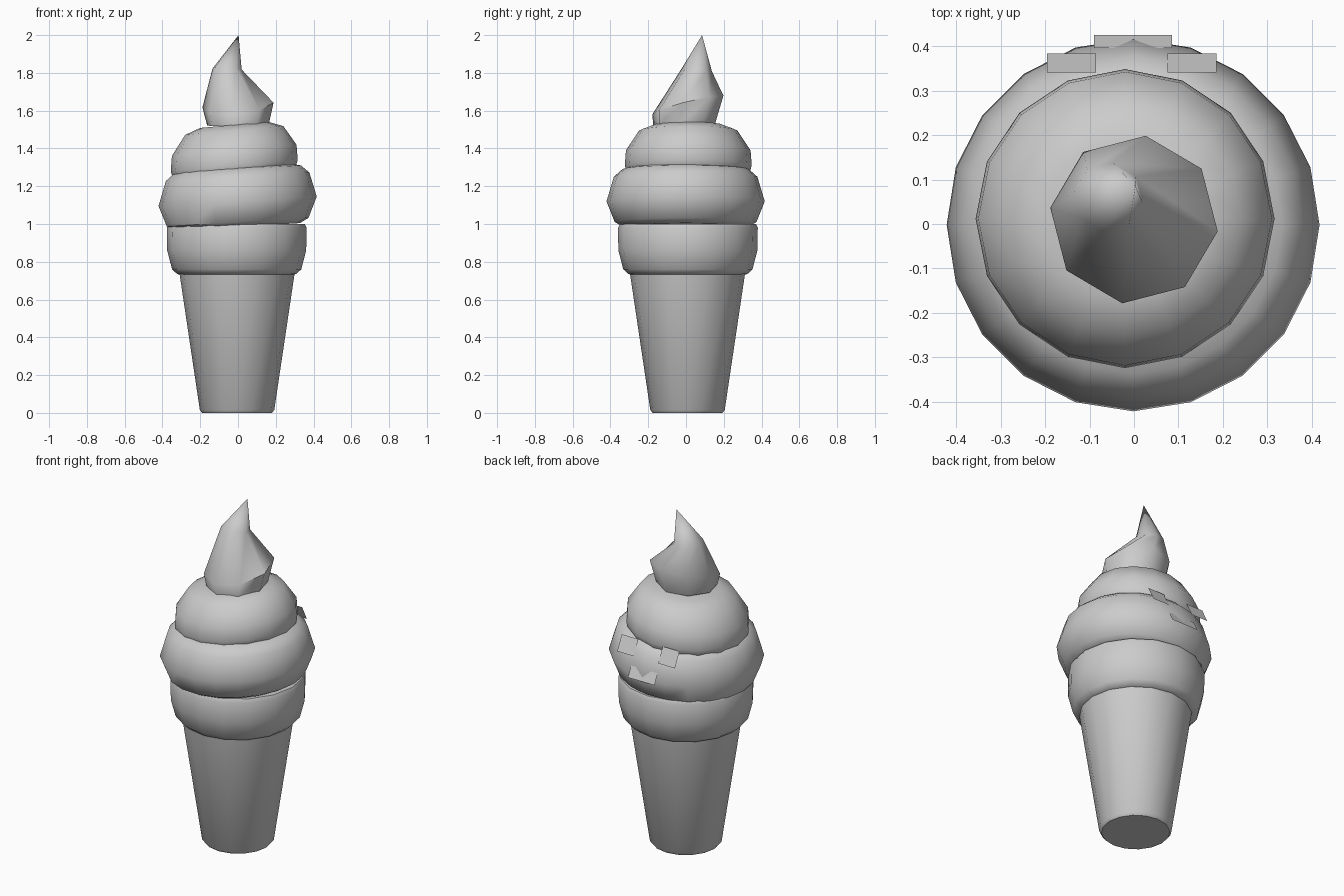
import bpy
import bmesh
from math import cos, sin, pi, radians

cube = bpy.data.objects.get("Cube")
if cube:
    bpy.data.objects.remove(cube, do_unlink=True)

grey = bpy.data.materials.new("plain grey")
grey.use_nodes = True
colour = (0.6, 0.6, 0.6, 1)
grey.diffuse_color = colour
grey.node_tree.nodes["Principled BSDF"].inputs["Base Color"].default_value = colour


def finish(name, bm, angle=40):
    bmesh.ops.recalc_face_normals(bm, faces=bm.faces)
    mesh = bpy.data.meshes.new(name)
    bm.to_mesh(mesh)
    bm.free()
    mesh.materials.append(grey)
    ob = bpy.data.objects.new(name, mesh)
    bpy.context.collection.objects.link(ob)
    bpy.ops.object.select_all(action='DESELECT')
    ob.select_set(True)
    bpy.context.view_layer.objects.active = ob
    bpy.ops.object.shade_smooth_by_angle(angle=radians(angle))
    return ob


def loft(name, rings, sides, start=0.0, apex=None, angle=40):
    """Skin rings of (centre x, centre y, z, radius, x slope, y slope)."""
    bm = bmesh.new()
    loops = []
    for cx, cy, z, r, sx, sy in rings:
        loop = []
        for i in range(sides):
            a = start + 2 * pi * i / sides
            dx, dy = r * cos(a), r * sin(a)
            loop.append(bm.verts.new((cx + dx, cy + dy, z + sx * dx + sy * dy)))
        loops.append(loop)
    for low, high in zip(loops, loops[1:]):
        for i in range(sides):
            j = (i + 1) % sides
            bm.faces.new((low[i], low[j], high[j], high[i]))
    bm.faces.new(loops[0][::-1])
    if apex:
        tip = bm.verts.new(apex)
        for i in range(sides):
            bm.faces.new((loops[-1][i], loops[-1][(i + 1) % sides], tip))
    else:
        bm.faces.new(loops[-1])
    return finish(name, bm, angle)


def tier(name, profile, centre, sides, slope=0.0, start=0.0):
    return loft(name, [(*centre, z, r, slope, 0) for r, z in profile], sides, start)


# Tapered wafer cup and its wide rim
tier("wafer_cup", [(.185, 0), (.197, .015), (.305, .74)], (-.005, .008), 16)
tier("wafer_rim", [(.29, .73), (.315, .735), (.342, .76), (.368, .86),
                   (.37, .98), (.36, 1.0)], (-.007, .01), 16)

# Tilted soft layers
tier("lower_swirl", [(.33, .985), (.375, 1.01), (.419, 1.12), (.38, 1.25),
                     (.335, 1.29), (.25, 1.31)], (-.002, -.002), 20, .06)
tier("upper_swirl", [(.3, 1.25), (.325, 1.27), (.336, 1.31), (.33, 1.39),
                     (.26, 1.495), (.18, 1.525)], (-.02, .012), 16, .09)

# Curled peak
loft("peak", [(0, -.01, 1.525, .165, .03, .02),
              (0, .01, 1.63, .19, .1, .25),
              (-.058, .06, 1.82, .078, -.05, -.15)],
     8, radians(37), apex=(.003, .085, 2.0), angle=50)


# Small sloping plates on the back: two eyes and a mouth
def plate(name, x0, x1, top, bottom):
    bm = bmesh.new()
    corners = [(x0, *top), (x1, *top), (x1, *bottom), (x0, *bottom)]
    bm.faces.new([bm.verts.new(c) for c in corners])
    ob = finish(name, bm)
    # Face outward, away from the swirl
    if ob.data.polygons[0].normal.y < 0:
        ob.data.flip_normals()


for side, x in (("left", .13), ("right", -.14)):
    plate(side + "_eye", x - .055, x + .055, (.34, 1.305), (.383, 1.22))
plate("mouth", -.09, .085, (.395, 1.167), (.425, 1.107))
